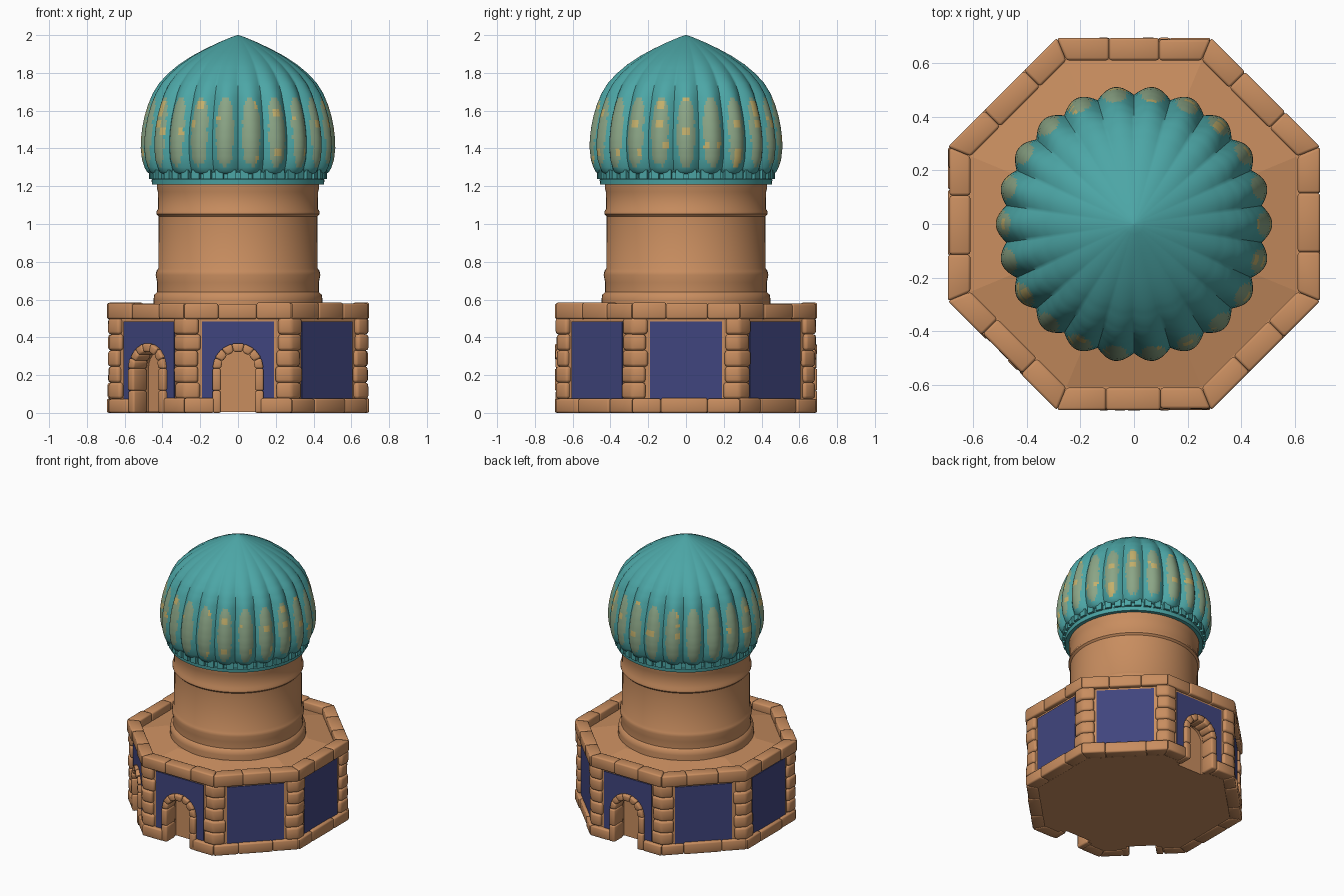
import bpy, bmesh, math, random
from mathutils import Vector

if "Cube" in bpy.data.objects:
    bpy.data.objects.remove(bpy.data.objects["Cube"])
random.seed(4)


def material(name, rgb):
    m = bpy.data.materials.new(name)
    lin = [((c / 255 + 0.055) / 1.055) ** 2.4 for c in rgb]
    m.diffuse_color = (*lin, 1)
    m.use_nodes = True
    m.node_tree.nodes["Principled BSDF"].inputs["Base Color"].default_value = m.diffuse_color
    return m


STONE = material("sandstone", (200, 141, 95))
BLUE = material("deep_blue", (64, 69, 126))
TEAL = material("teal", (76, 166, 166))
TAN = material("faded_tan", (139, 165, 134))
GOLD = material("gold", (196, 176, 108))

HALF = math.tan(math.pi / 8)       # half side length per unit of apothem
DOORS = (2, 5, 6)                  # sides with a doorway


def finish(bm, name, mats, angle=35):
    bmesh.ops.recalc_face_normals(bm, faces=bm.faces[:])
    me = bpy.data.meshes.new(name)
    bm.to_mesh(me)
    bm.free()
    ob = bpy.data.objects.new(name, me)
    bpy.context.collection.objects.link(ob)
    for m in mats:
        me.materials.append(m)
    bpy.ops.object.select_all(action='DESELECT')
    ob.select_set(True)
    bpy.context.view_layer.objects.active = ob
    if angle:
        bpy.ops.object.shade_smooth_by_angle(angle=math.radians(angle))
    return ob


def on_side(k, apothem, s, z):
    """Point on octagon side k: distance out, distance along, height."""
    a = k * math.pi / 4
    return Vector((apothem * math.cos(a) - s * math.sin(a),
                   apothem * math.sin(a) + s * math.cos(a), z))


def prism(bm, bottom, top, bevel=0.0, jitter=0.0):
    """Solid between two matching loops of points."""
    def shake(p):
        return p * (1 - random.uniform(0, jitter)) if jitter else p
    lo = [bm.verts.new(shake(p)) for p in bottom]
    hi = [bm.verts.new(shake(p)) for p in top]
    n = len(lo)
    faces = [bm.faces.new(lo[::-1]), bm.faces.new(hi)]
    faces += [bm.faces.new((lo[i], lo[(i + 1) % n], hi[(i + 1) % n], hi[i]))
              for i in range(n)]
    if bevel:
        edges = list({e for f in faces for e in f.edges})
        bmesh.ops.bevel(bm, geom=edges, offset=bevel, segments=2, profile=0.5,
                        affect='EDGES', clamp_overlap=True)


def lathe(bm, profile, segs, radius=lambda r, z, a: r):
    rings = []
    for r, z in profile:
        ring = []
        for i in range(segs):
            a = 2 * math.pi * i / segs
            q = radius(r, z, a)
            ring.append(bm.verts.new((q * math.cos(a), q * math.sin(a), z)))
        rings.append(ring)
    for a, b in zip(rings, rings[1:]):
        for i in range(segs):
            j = (i + 1) % segs
            bm.faces.new((a[i], a[j], b[j], b[i]))
    bm.faces.new(rings[0][::-1])
    bm.faces.new(rings[-1])


def octagon(a, z):
    return [on_side(k, a, a * HALF, z) for k in range(8)]


# Octagonal base hall
bm = bmesh.new()
prism(bm, octagon(0.663, 0.004), octagon(0.663, 0.525))
wall = finish(bm, "base_wall", [STONE], 0)

# Roof deck rising gently to the drum
bm = bmesh.new()
prism(bm, octagon(0.63, 0.52), octagon(0.435, 0.565))
finish(bm, "roof_deck", [STONE], 0)

# Blue wall panels
bm = bmesh.new()
for k in range(8):
    loops = [[on_side(k, a, s, z) for a, s in
              ((0.66, -0.19), (0.669, -0.19), (0.669, 0.19), (0.66, 0.19))]
             for z in (0.06, 0.483)]
    prism(bm, *loops)
panels = finish(bm, "wall_panels", [BLUE], 0)

# Arched door recesses cut into wall and panels
bm = bmesh.new()
arch = [(0.1, -0.1)] + [(0.1 * math.cos(math.pi * i / 12),
                         0.235 + 0.1 * math.sin(math.pi * i / 12))
                        for i in range(13)] + [(-0.1, -0.1)]
for k in DOORS:
    prism(bm, [on_side(k, 0.57, s, z) for s, z in arch],
          [on_side(k, 0.8, s, z) for s, z in arch])
cutter = finish(bm, "door_cutter", [STONE], 0)
for ob in (wall, panels):
    bpy.context.view_layer.objects.active = ob
    mod = ob.modifiers.new("doors", 'BOOLEAN')
    mod.operation = 'DIFFERENCE'
    mod.solver = 'EXACT'
    mod.object = cutter
    bpy.ops.object.modifier_apply(modifier=mod.name)
bpy.data.objects.remove(cutter)


# Brick courses at the foot and the parapet
def course(name, z0, z1, split, skip=()):
    bm = bmesh.new()
    for k in range(8):
        cuts = [-1, -split + random.uniform(-.015, .015),
                split + random.uniform(-.015, .015), 1]
        for i in range(3):
            if i == 1 and k in skip:
                continue
            out = 0.694 - random.choice((0, 0, 0.006))
            inn = 0.61

            def loop(z):
                pts = []
                for a, c in ((out, cuts[i]), (out, cuts[i + 1]),
                             (inn, cuts[i + 1]), (inn, cuts[i])):
                    s = c * a * HALF if abs(c) == 1 else c
                    pts.append(on_side(k, a, s, z))
                return pts
            top = z1 - random.uniform(0, 0.008)
            prism(bm, loop(z0), loop(top), 0.01)
    finish(bm, name, [STONE], 50)


course("foot_bricks", 0.0, 0.08, 0.125, DOORS)
course("parapet_bricks", 0.497, 0.585, 0.1)

# Stacked corner pillar blocks
bm = bmesh.new()
for k in range(8):
    for i in range(5):
        z0 = 0.075 + i * 0.0855
        w = random.uniform(0.07, 0.088)
        v = random.uniform(0.07, 0.088)
        out = random.uniform(0.684, 0.693)
        h = 0.286

        def loop(z):
            c = [on_side(k, a, a * HALF, z) for a in (out, 0.61)]
            return [on_side(k, out, h - w, z), c[0],
                    on_side(k + 1, out, v - h, z), on_side(k + 1, 0.61, v - h, z),
                    c[1], on_side(k, 0.61, h - w, z)]
        prism(bm, loop(z0), loop(z0 + 0.086), 0.015, 0.005)
finish(bm, "corner_pillars", [STONE], 50)

# Stone door surrounds
bm = bmesh.new()


def jamb(t, r):
    """Point on the arch: t below 0 or above 1 runs down the legs."""
    if t < 0:
        return r, 0.235 * (1 + t)
    if t > 1:
        return -r, 0.235 * (2 - t)
    return r * math.cos(math.pi * t), 0.235 + r * math.sin(math.pi * t)


steps = [-1, -0.5, 0, 0.14, 0.28, 0.42, 0.58, 0.72, 0.86, 1, 1.5, 2]
for k in DOORS:
    for a, b in zip(steps, steps[1:]):
        q = [jamb(a, 0.09), jamb(a, 0.136), jamb(b, 0.136), jamb(b, 0.09)]
        depth = random.uniform(0.688, 0.695)
        prism(bm, [on_side(k, 0.59, *p) for p in q],
              [on_side(k, depth, *p) for p in q], 0.01)
finish(bm, "door_surrounds", [STONE], 50)

# Round drum with mouldings
bm = bmesh.new()
lathe(bm, [(0.448, 0.54), (0.447, 0.6), (0.444, 0.625), (0.428, 0.64),
           (0.428, 0.69), (0.436, 0.73), (0.432, 0.75), (0.422, 0.765),
           (0.42, 1.04), (0.432, 1.052), (0.432, 1.066), (0.423, 1.08),
           (0.424, 1.17), (0.43, 1.19), (0.43, 1.215)], 64)
finish(bm, "drum", [STONE], 40)

# Ribbed dome
LOBES, PER = 22, 14
outline = [(0.465, 1.265), (0.482, 1.275), (0.495, 1.3), (0.508, 1.34), (0.515, 1.4),
           (0.514, 1.45), (0.507, 1.51), (0.495, 1.57), (0.477, 1.63), (0.452, 1.69),
           (0.418, 1.745), (0.372, 1.795), (0.312, 1.845), (0.243, 1.89),
           (0.172, 1.928), (0.098, 1.963), (0.038, 1.988), (0.002, 2.0)]
profile = []
for (r0, z0), (r1, z1) in zip(outline, outline[1:]):
    n = max(1, round((z1 - z0) / 0.018))
    profile += [(r0 + (r1 - r0) * i / n, z0 + (z1 - z0) * i / n) for i in range(n)]
profile.append(outline[-1])


def ribbed(r, z, a):
    depth = 0.066 * min(1, (2.0 - z) / 0.36)
    return r * (1 - depth * (1 - abs(math.cos(LOBES / 2 * a))))


bm = bmesh.new()
lathe(bm, profile, LOBES * PER, ribbed)
# Faded oval on each rib with a few gold flecks
flecks = {(random.randrange(LOBES), random.randint(-1, 1), random.randint(-5, 5))
          for _ in range(50)}
for f in bm.faces:
    c = f.calc_center_median()
    t = math.atan2(c.y, c.x) * LOBES / (2 * math.pi)
    u = (t - round(t)) / 0.33
    v = (c.z - 1.487) / 0.18
    if len(f.verts) == 4 and abs(u) ** 2.5 + abs(v) ** 3 < random.uniform(0.9, 1.1):
        cell = (round(t) % LOBES, round(u * 1.4), round(v * 5))
        f.material_index = 2 if cell in flecks else 1
finish(bm, "dome", [TEAL, TAN, GOLD], 50)

# Dome collar with small brackets under the ribs
bm = bmesh.new()
lathe(bm, [(0.425, 1.208), (0.455, 1.208), (0.458, 1.235), (0.452, 1.24), (0.452, 1.275)], 66)
for i in range(LOBES * 2):
    a = (i + 0.5) * math.pi / LOBES
    side = a / (math.pi / 4)
    loops = [[on_side(side, r, s, z) for r, s in
              ((0.44, -0.022), (0.472, -0.022), (0.472, 0.022), (0.44, 0.022))]
             for z in (1.237, 1.285)]
    prism(bm, *loops)
finish(bm, "dome_collar", [TEAL], 35)
